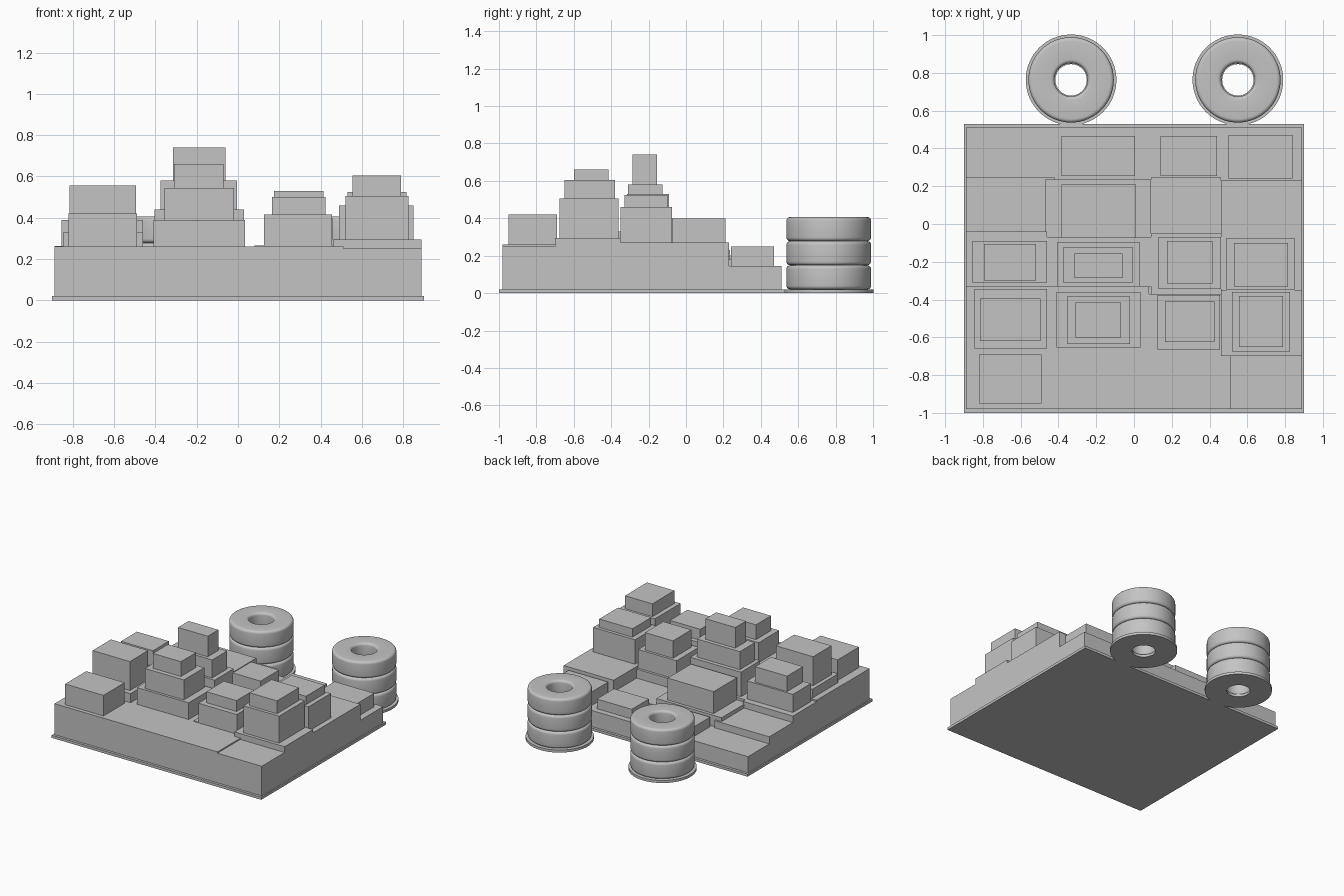
import bpy
import bmesh
import math

# Remove the default cube only
default = bpy.data.objects.get("Cube")
if default:
    bpy.data.objects.remove(default, do_unlink=True)

PLATE_TOP = 0.02
SEGMENTS = 64


def make_material(name, colour):
    material = bpy.data.materials.new(name)
    material.use_nodes = True
    material.diffuse_color = colour
    material.node_tree.nodes["Principled BSDF"].inputs["Base Color"].default_value = colour
    return material


GREY = make_material("plain_grey", (0.55, 0.55, 0.55, 1))


def add_object(name, bm):
    """Turn a bmesh into a linked grey object."""
    bmesh.ops.recalc_face_normals(bm, faces=bm.faces)
    mesh = bpy.data.meshes.new(name)
    bm.to_mesh(mesh)
    bm.free()
    mesh.materials.append(GREY)
    obj = bpy.data.objects.new(name, mesh)
    bpy.context.collection.objects.link(obj)
    return obj


def block(name, x, y, top, bottom=PLATE_TOP):
    """Axis-aligned box given by its x range, y range and heights."""
    bm = bmesh.new()
    bmesh.ops.create_cube(bm, size=1)
    for vert in bm.verts:
        vert.co.x = x[vert.co.x > 0]
        vert.co.y = y[vert.co.y > 0]
        vert.co.z = top if vert.co.z > 0 else bottom
    return add_object(name, bm)


def tower(name, ground, *tiers):
    """Stack boxes, each standing on the one below."""
    bottom = ground
    for level, (x, y, top) in enumerate(tiers):
        block(name + "_tier_" + "abc"[level], x, y, top, bottom)
        bottom = top


def ring(name, centre, profile):
    """Spin a closed (radius, height) profile around a vertical axis."""
    bm = bmesh.new()
    loops = []
    for step in range(SEGMENTS):
        angle = math.tau * step / SEGMENTS
        loops.append([
            bm.verts.new((centre[0] + radius * math.cos(angle),
                          centre[1] + radius * math.sin(angle), height))
            for radius, height in profile
        ])
    count = len(profile)
    for step in range(SEGMENTS):
        here, there = loops[step], loops[(step + 1) % SEGMENTS]
        for i in range(count):
            j = (i + 1) % count
            bm.faces.new((here[i], there[i], there[j], here[j]))
    obj = add_object(name, bm)
    bpy.ops.object.select_all(action="DESELECT")
    obj.select_set(True)
    bpy.context.view_layer.objects.active = obj
    bpy.ops.object.shade_smooth_by_angle(angle=math.radians(35))
    return obj


def rounded_section(inner, outer, bottom, top, corner):
    """Rounded rectangle cross-section for a tyre-shaped ring."""
    points = []
    corners = ((outer - corner, top - corner), (inner + corner, top - corner),
               (inner + corner, bottom + corner), (outer - corner, bottom + corner))
    for quarter, (radius, height) in enumerate(corners):
        for step in range(6):
            angle = math.pi / 2 * (quarter + step / 5)
            points.append((radius + corner * math.cos(angle),
                           height + corner * math.sin(angle)))
    return points


# Thin base plate under the city
block("base_plate", x=(-.9, .9), y=(-1, .53), top=PLATE_TOP, bottom=0)

# Ground slabs at slightly different heights, front to back
block("ground_front", x=(-.89, .51), y=(-.98, -.66), top=.26)
block("ground_front_left", x=(.51, .89), y=(-.98, -.7), top=.25)
block("ground_second_right", x=(-.89, -.46), y=(-.66, -.33), top=.262)
block("ground_second_middle", x=(-.46, .08), y=(-.66, -.33), top=.26)
block("ground_second_centre_left", x=(.08, .46), y=(-.66, -.37), top=.265)
block("ground_second_left", x=(.46, .89), y=(-.7, -.35), top=.295)
block("ground_third_right", x=(-.89, -.46), y=(-.33, -.04), top=.25)
block("ground_third_middle", x=(-.46, .09), y=(-.33, -.07), top=.25)
block("ground_third_centre_left", x=(.09, .46), y=(-.37, -.05), top=.25)
block("ground_third_left", x=(.46, .89), y=(-.35, .23), top=.27)
block("ground_fourth_right", x=(-.89, -.42), y=(-.04, .25), top=.2)
block("ground_fourth_middle", x=(-.47, .09), y=(-.07, .235), top=.23)
block("ground_fourth_centre_left", x=(.09, .46), y=(-.05, .245), top=.18)
block("ground_back", x=(-.89, .89), y=(.23, .51), top=.145)

# Front row building
tower("front_right_building", .26, ((-.82, -.49), (-.95, -.69), .42))

# Second row towers
tower("second_right_tower", .26,
      ((-.845, -.46), (-.66, -.345), .33),
      ((-.815, -.495), (-.62, -.395), .555))
tower("second_middle_tower", .26,
      ((-.41, .035), (-.655, -.36), .39),
      ((-.355, -.02), (-.635, -.385), .545),
      ((-.31, -.07), (-.6, -.415), .66))
tower("second_centre_left_tower", .265,
      ((.125, .455), (-.665, -.375), .415),
      ((.165, .425), (-.625, -.41), .5))
tower("second_left_tower", .295,
      ((.52, .825), (-.675, -.36), .505),
      ((.555, .79), (-.65, -.38), .605))

# Third row towers
tower("third_right_tower", .25,
      ((-.855, -.46), (-.31, -.09), .39),
      ((-.795, -.52), (-.3, -.105), .51))
tower("third_middle_tower", .25,
      ((-.405, .03), (-.33, -.095), .44),
      ((-.375, -.005), (-.31, -.125), .58),
      ((-.315, -.06), (-.285, -.155), .74))
tower("third_centre_left_tower", .25,
      ((.13, .46), (-.345, -.07), .395),
      ((.175, .415), (-.315, -.09), .53))
tower("third_left_tower", .27,
      ((.49, .85), (-.35, -.075), .46),
      ((.53, .815), (-.33, -.1), .525))

# Low buildings at the back
tower("fourth_middle_building", .23, ((-.385, .01), (-.075, .21), .4))
tower("back_middle_building", .145, ((-.385, .005), (.255, .465), .22))
tower("back_centre_left_building", .145, ((.14, .44), (.255, .465), .22))
tower("back_left_building", .145, ((.5, .84), (.24, .47), .25))

# Two stacks of three rounded rings on flat round feet
TYRE_HEIGHT = 0.129
for side, x in (("right", -.333), ("left", .55)):
    centre = (x, .763)
    ring(side + "_stack_foot", centre,
         [(.083, 0), (.24, 0), (.24, PLATE_TOP), (.083, PLATE_TOP)])
    for level in range(3):
        bottom = PLATE_TOP + level * TYRE_HEIGHT
        ring(side + "_stack_ring_" + "abc"[level], centre,
             rounded_section(.088, .226, bottom, bottom + TYRE_HEIGHT, .02))
